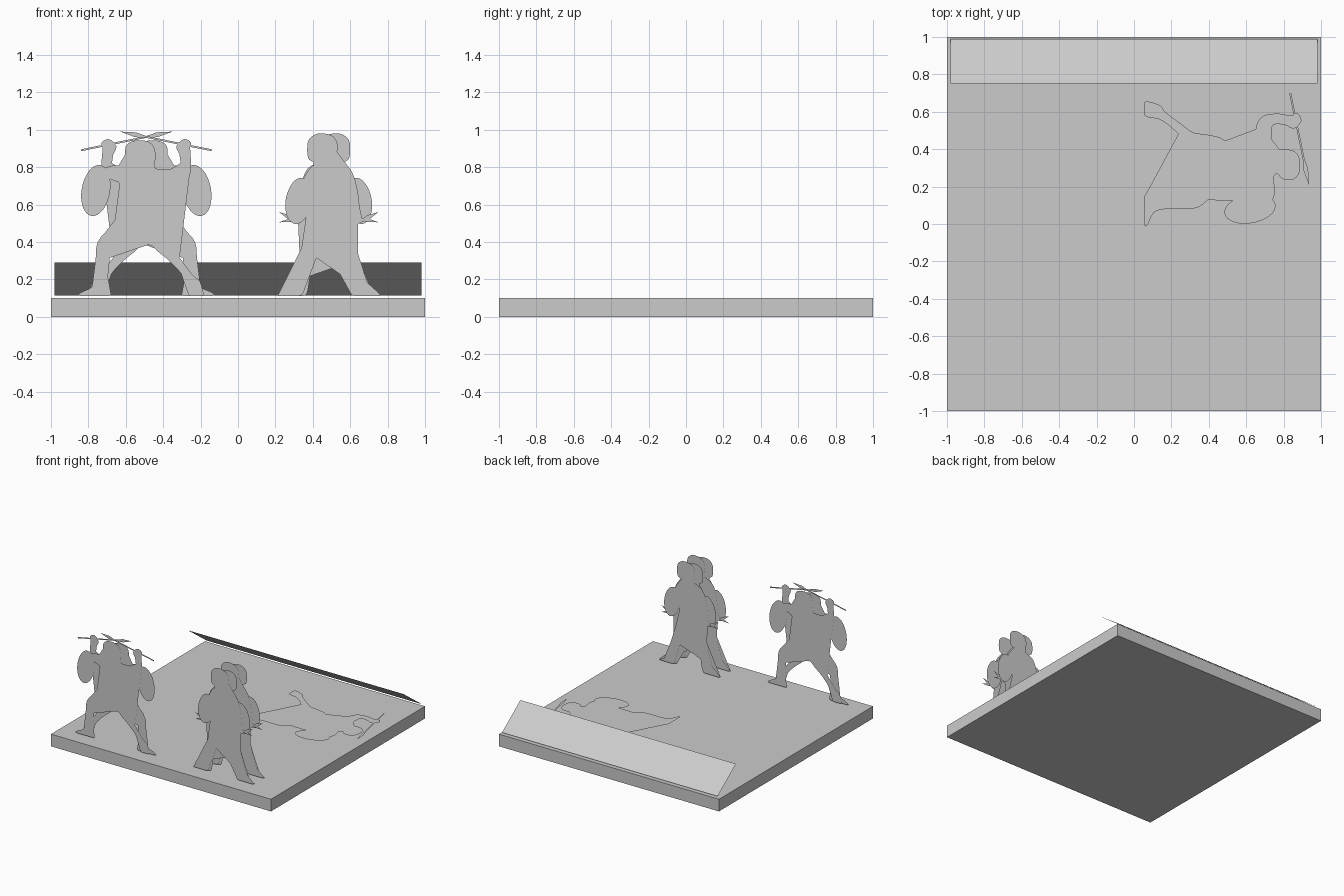
import bpy
import bmesh
from math import cos, sin, pi, radians
from mathutils import Vector

cube = bpy.data.objects.get("Cube")
if cube:
    bpy.data.objects.remove(cube, do_unlink=True)

grey = bpy.data.materials.new("plain grey")
grey.use_nodes = True
grey.diffuse_color = (0.6, 0.6, 0.6, 1)
grey.node_tree.nodes["Principled BSDF"].inputs["Base Color"].default_value = grey.diffuse_color


def make_object(name, bm):
    mesh = bpy.data.meshes.new(name)
    bm.to_mesh(mesh)
    bm.free()
    mesh.materials.append(grey)
    obj = bpy.data.objects.new(name, mesh)
    bpy.context.collection.objects.link(obj)
    return obj


def flat_sheet(name, points, flip=False):
    """One flat face through the given points, cut into triangles."""
    bm = bmesh.new()
    verts = [bm.verts.new(p) for p in points]
    face = bm.faces.new(verts[::-1] if flip else verts)
    bmesh.ops.triangulate(bm, faces=[face])
    return make_object(name, bm)


def rounded(points, steps=3):
    """Smooth closed outline through the points, given in hundredths."""
    pts = [Vector(p) / 100 for p in points]
    out = []
    for i, b in enumerate(pts):
        a, c, d = pts[i - 1], pts[(i + 1) % len(pts)], pts[(i + 2) % len(pts)]
        for k in range(steps):
            t = k / steps
            p = b + (c - a) * (t / 2) + (a * 2 - b * 5 + c * 4 - d) * (t * t / 2) \
                + (b * 3 - a - c * 3 + d) * (t ** 3 / 2)
            out.append((p.x, max(p.y, 0)))
    return out


def ellipse(u, v, half_width, half_height, tilt, count=32):
    ring = []
    for i in range(count):
        a = 2 * pi * i / count
        p, q = half_width * cos(a), half_height * sin(a)
        ring.append((u + p * cos(tilt) - q * sin(tilt), v + p * sin(tilt) + q * cos(tilt)))
    return ring


def spear(butt, tip, shaft, blade, blade_length):
    """Thin shaft ending in a leaf-shaped blade."""
    start, end = Vector(butt), Vector(tip)
    along = (end - start).normalized()
    side = Vector((-along.y, along.x))
    neck = end - along * blade_length
    belly = end - along * blade_length * 0.6
    pts = [start - side * shaft, neck - side * shaft, belly - side * blade, end,
           belly + side * blade, neck + side * shaft, start + side * shaft]
    return [tuple(p) for p in pts]


# Throwing warrior: both legs spread, one arm raised
thrower_outline = rounded([
    (0, 0), (15, 0), (15, 4), (14, 10), (15, 18), (17, 25), (23, 29), (31, 28), (38, 27),
    (41, 24), (46, 20), (52, 14), (56, 8), (58, 0), (65, 0), (65, 4), (63, 9), (60, 11),
    (54, 19), (49, 26), (48, 32), (46, 41), (41, 46), (38, 48), (40, 54), (40, 60),
    (46, 60), (53, 60), (58, 64), (59, 72), (58, 78), (59, 82), (55, 84), (51, 80),
    (53, 75), (53, 69), (48, 68), (41, 68), (39, 70), (40, 74), (39, 80), (35, 83),
    (28, 83), (24, 80), (24, 74), (27, 71), (24, 69), (18, 70), (12, 68), (12, 64),
    (19, 62), (21, 58), (21, 52), (23, 47), (21, 41), (15, 36), (9, 29), (8, 20),
    (8, 11), (6, 5), (0, 2)])
thrower = {
    "body": thrower_outline,
    "shield": ellipse(0.08, 0.565, 0.076, 0.138, radians(-10)),
    "spear": spear((0.70, 0.78), (0.21, 0.88), 0.005, 0.013, 0.14),
}

# Marching warrior: long stride, weapon held low
marcher_outline = rounded([
    (0, 0), (10, 0), (13, 2), (13, 6), (15, 12), (19, 20), (22, 26), (27, 31), (32, 26),
    (35, 17), (37, 8), (38, 2), (41, 0), (53, 0), (53, 2), (47, 5), (44, 12), (43, 20),
    (40, 29), (38, 36), (35, 42), (35, 49), (37, 53), (39, 47), (39, 41), (42, 39),
    (44, 42), (43, 48), (42, 56), (40, 64), (37, 69), (32, 71), (30, 73), (31, 77),
    (31, 82), (28, 86), (21, 87), (16, 84), (15, 78), (16, 73), (20, 71), (17, 69),
    (13, 62), (15, 54), (17, 48), (17, 42), (15, 36), (12, 26), (9, 17), (6, 9),
    (5, 4), (0, 1)])
marcher = {
    "body": marcher_outline,
    "shield": ellipse(0.105, 0.51, 0.07, 0.125, radians(-10)),
    "spear": spear((0.36, 0.36), (0.53, 0.45), 0.006, 0.012, 0.1),
    "sword": spear((0.36, 0.43), (0.53, 0.395), 0.005, 0.01, 0.1),
}

FLOOR = 0.11


def standing_pair(name, parts, left, width, y):
    """Two back-to-back sheets, the rear one mirrored."""
    for part, outline in parts.items():
        flat_sheet(f"{name}_front_{part}", [(left + u, y, FLOOR + v) for u, v in outline])
        flat_sheet(f"{name}_back_{part}",
                   [(left + width - u, y + 0.01, FLOOR + v) for u, v in outline])


standing_pair("thrower", thrower, -0.84, 0.70, -0.89)
standing_pair("near_marcher", marcher, 0.22, 0.53, -0.88)
standing_pair("far_marcher", marcher, 0.22, 0.53, -0.75)

# Fallen warrior lying on the ground
for part, outline in thrower.items():
    flat_sheet(f"fallen_{part}", [(0.055 + v, u, FLOOR) for u, v in outline], flip=True)

# Square base slab
bm = bmesh.new()
bmesh.ops.create_cube(bm, size=1)
bmesh.ops.scale(bm, vec=(2, 2, 0.1), verts=bm.verts)
bmesh.ops.translate(bm, vec=(0, 0, 0.05), verts=bm.verts)
make_object("base_slab", bm)

# Sloping panel along the back edge
flat_sheet("sloping_panel", [(-0.98, 0.75, 0.29), (0.98, 0.75, 0.29),
                             (0.98, 0.99, 0.115), (-0.98, 0.99, 0.115)], flip=True)
for obj in bpy.data.objects:
    if obj.name == "sloping_panel" and obj.data.polygons[0].normal.z < 0:
        obj.data.flip_normals()
